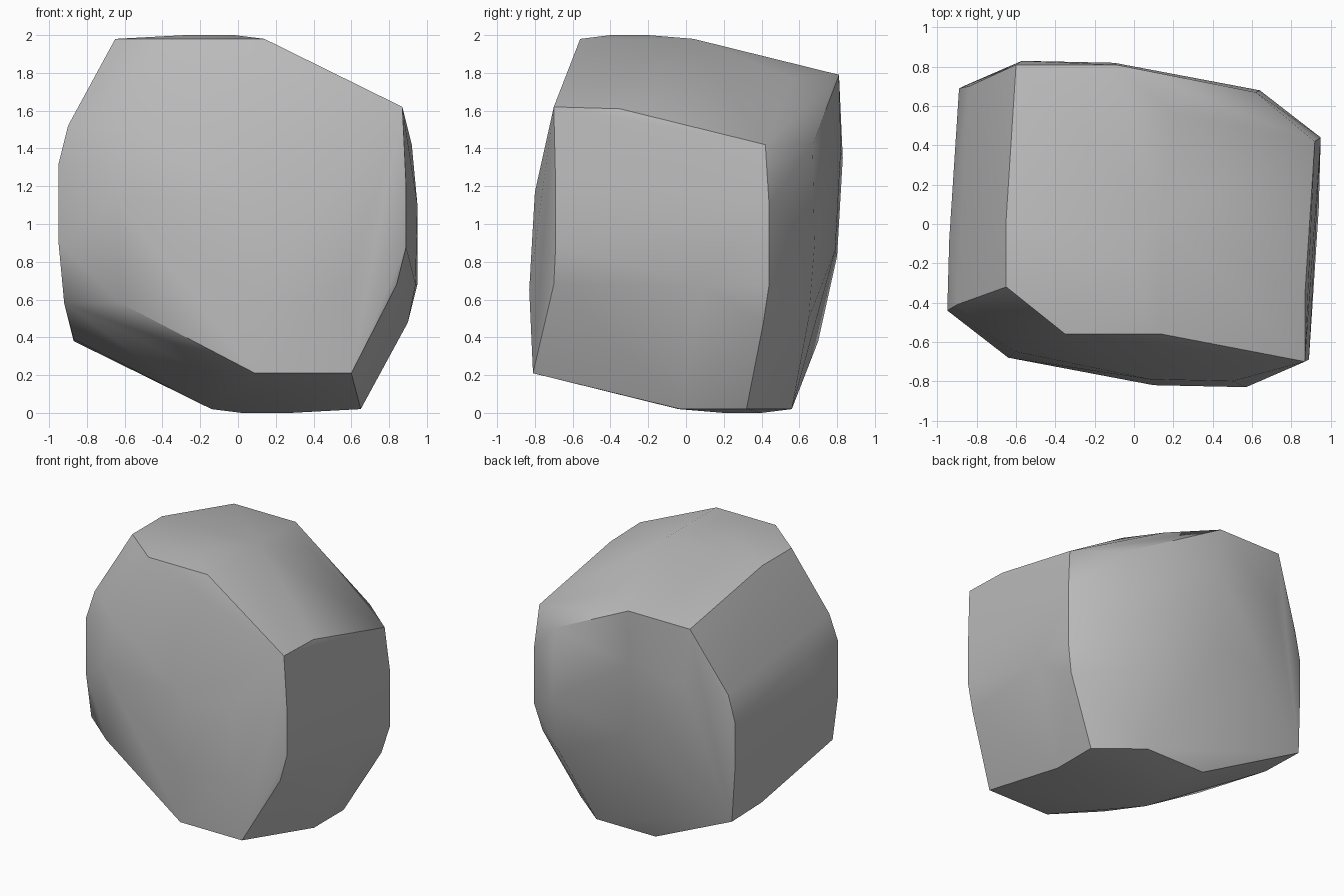
import bpy
import bmesh
import math
from mathutils import Vector

# Remove the default cube only
default_cube = bpy.data.objects.get("Cube")
if default_cube:
    bpy.data.objects.remove(default_cube, do_unlink=True)


def make_material(name, color):
    material = bpy.data.materials.new(name)
    material.use_nodes = True
    material.diffuse_color = color
    for node in material.node_tree.nodes:
        if node.type == "BSDF_PRINCIPLED":
            node.inputs["Base Color"].default_value = color
    return material


# Corner groups of one half of the boulder, measured from its centre
top_plateau = [(-.65, -.32, .98), (-.65, .03, .98), (-.35, -.56, .98),
               (.14, -.56, .98), (.14, .04, .98)]
crown = [(-.02, -.2, 1), (-.28, -.2, 1), (-.28, -.4, 1), (-.02, -.4, 1)]
back_ridge = [(-.09, .81, .79), (-.6, .81, .79)]
upper_slope = [(.62, .67, .42), (.92, .42, .42), (.87, -.35, .61),
               (.87, -.7, .62), (.2, .56, .77)]
left_side = [(.95, .44, .1), (.95, .44, -.32), (.9, .41, -.52), (.94, .08, -.32)]
front_left_edge = [(.89, -.69, .2), (.89, -.69, -.12), (.84, -.7, -.32)]
back_left_chamfer = [(.64, .68, -.12), (.6, .65, -.5)]
front_bulge = [(.57, -.83, -.35), (.1, -.82, -.4), (.5, -.8, .17), (.08, -.79, .14)]

half_corners = (top_plateau + crown + back_ridge + upper_slope + left_side
                + front_left_edge + back_left_chamfer + front_bulge)


def build_boulder(name, corners, material):
    """Wrap a hull round the corners and their reflections through the centre."""
    bm = bmesh.new()
    centre = Vector((0, 0, 1))
    for corner in corners:
        bm.verts.new(centre + Vector(corner))
        bm.verts.new(centre - Vector(corner))
    hull = bmesh.ops.convex_hull(bm, input=bm.verts[:])
    unused = [v for v in bm.verts if not v.link_faces]
    bmesh.ops.delete(bm, geom=unused, context="VERTS")

    # Merge nearly flat triangles into broad facets
    bmesh.ops.dissolve_limit(bm, angle_limit=math.radians(1.5),
                             verts=bm.verts[:], edges=bm.edges[:])
    bmesh.ops.recalc_face_normals(bm, faces=bm.faces[:])

    mesh = bpy.data.meshes.new(name)
    bm.to_mesh(mesh)
    bm.free()
    mesh.materials.append(material)
    boulder = bpy.data.objects.new(name, mesh)
    bpy.context.collection.objects.link(boulder)
    return boulder


# Soft facets with crisp main breaks
stone_grey = make_material("stone_grey", (.5, .5, .5, 1))
boulder = build_boulder("boulder", half_corners, stone_grey)
bpy.ops.object.select_all(action="DESELECT")
boulder.select_set(True)
bpy.context.view_layer.objects.active = boulder
bpy.ops.object.shade_smooth_by_angle(angle=math.radians(40))
